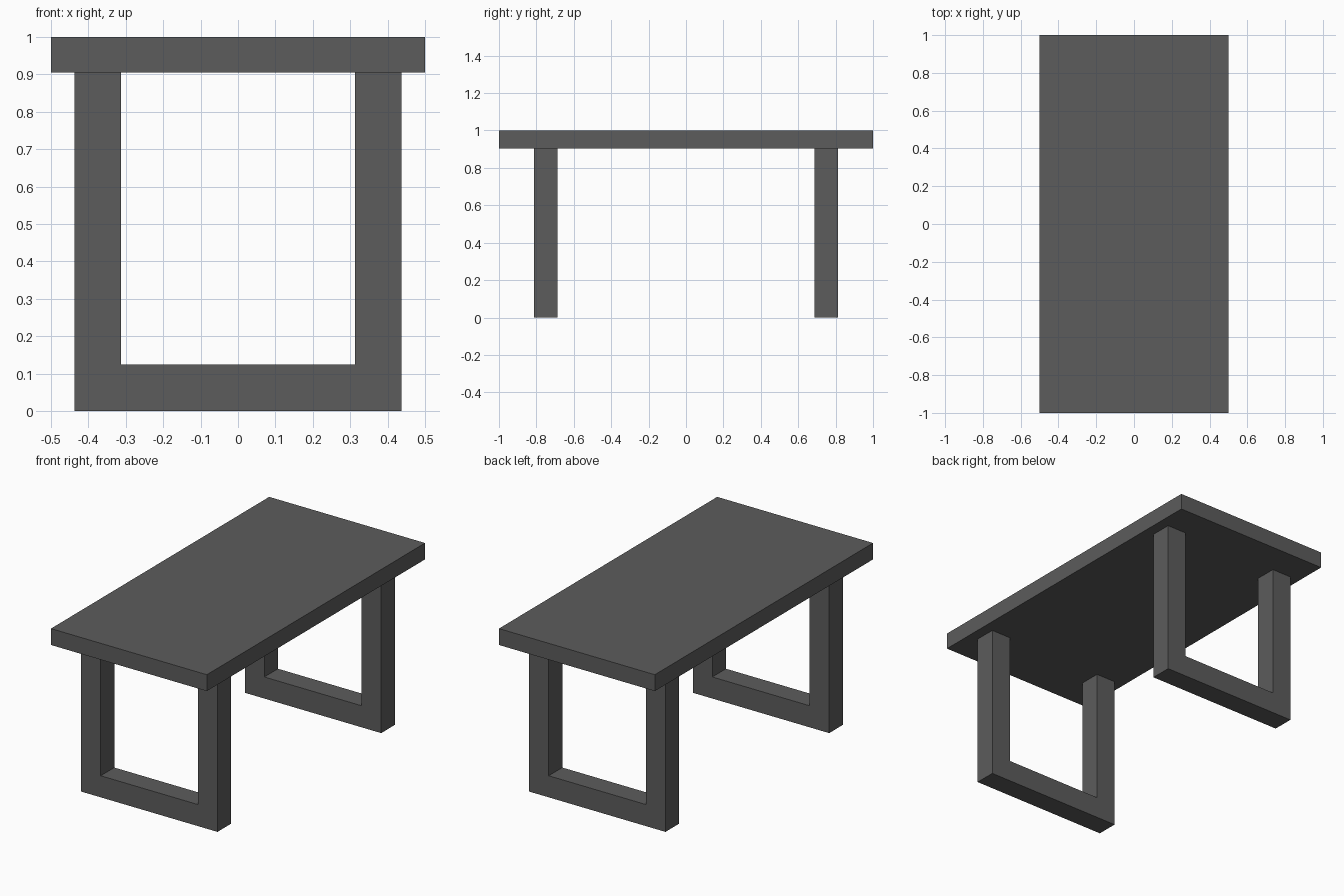
import bpy
import bmesh
from mathutils import Vector

if "Cube" in bpy.data.objects:
    bpy.data.objects.remove(bpy.data.objects["Cube"])

# One dark grey colour
grey = bpy.data.materials.new("dark grey")
grey.diffuse_color = (0.107, 0.107, 0.107, 1)
grey.use_nodes = True
grey.node_tree.nodes["Principled BSDF"].inputs["Base Color"].default_value = grey.diffuse_color

TOP_Z, UNDER_Z = 1.0, 0.905
BAR = 0.125       # leg thickness
HALF_W = 0.4375   # outer half width of a leg frame
LEG_Y = 0.75      # distance of each frame from the centre


def finish(name, bm):
    bmesh.ops.recalc_face_normals(bm, faces=bm.faces)
    mesh = bpy.data.meshes.new(name)
    bm.to_mesh(mesh)
    bm.free()
    mesh.materials.append(grey)
    obj = bpy.data.objects.new(name, mesh)
    bpy.context.collection.objects.link(obj)
    return obj


# Table top: a flat slab
bm = bmesh.new()
bmesh.ops.create_cube(bm, size=1)
bmesh.ops.scale(bm, vec=Vector((1, 2, TOP_Z - UNDER_Z)), verts=bm.verts)
bmesh.ops.translate(bm, vec=Vector((0, 0, (TOP_Z + UNDER_Z) / 2)), verts=bm.verts)
finish("table_top", bm)


# Leg frame: U-shaped profile extruded along y
def leg_frame(name, y):
    inner = HALF_W - BAR
    half = [(HALF_W, 0), (HALF_W, UNDER_Z), (inner, UNDER_Z), (inner, BAR)]
    outline = half + [(-x, z) for x, z in reversed(half)]
    bm = bmesh.new()
    face = bm.faces.new([bm.verts.new((x, y - BAR / 2, z)) for x, z in outline])
    new = bmesh.ops.extrude_face_region(bm, geom=[face], use_keep_orig=True)["geom"]
    verts = [g for g in new if isinstance(g, bmesh.types.BMVert)]
    bmesh.ops.translate(bm, vec=Vector((0, BAR, 0)), verts=verts)
    finish(name, bm)


leg_frame("front_leg_frame", -LEG_Y)
leg_frame("back_leg_frame", LEG_Y)
